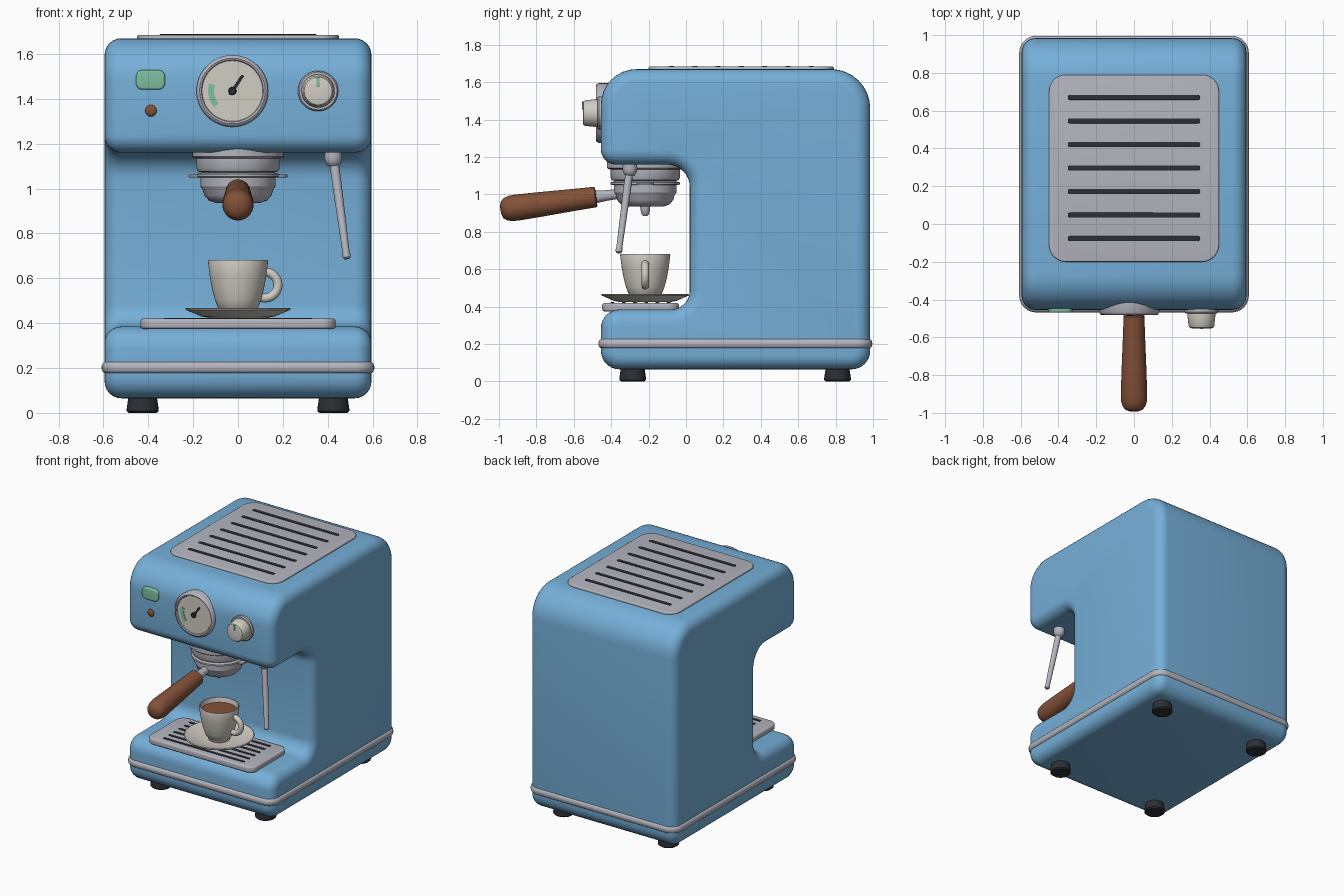
import bpy, bmesh
from math import sin, cos, pi, radians
from mathutils import Vector, Matrix

cube = bpy.data.objects.get("Cube")
if cube:
    bpy.data.objects.remove(cube)


def material(name, r, g, b):
    m = bpy.data.materials.new(name)
    m.use_nodes = True
    m.diffuse_color = (r, g, b, 1)
    node = next(n for n in m.node_tree.nodes if n.type == "BSDF_PRINCIPLED")
    node.inputs["Base Color"].default_value = (r, g, b, 1)
    node.inputs["Roughness"].default_value = 0.5
    return m


BLUE = material("sky blue enamel", 0.18, 0.43, 0.69)
STEEL = material("brushed steel", 0.46, 0.46, 0.52)
CREAM = material("cream", 0.64, 0.61, 0.55)
DARK = material("dark rubber", 0.026, 0.028, 0.036)
BROWN = material("brown wood", 0.23, 0.083, 0.04)
GREEN = material("mint green", 0.21, 0.52, 0.36)

FRONT = Matrix.Rotation(pi / 2, 4, "X")  # local z points out of the front


def at(x, y, z, rot=Matrix()):
    return Matrix.Translation((x, y, z)) @ rot


def loft(name, rings, mat, matrix=Matrix()):
    """Skin a list of equal-length rings and cap both ends."""
    bm = bmesh.new()
    rows = [[bm.verts.new(matrix @ Vector(p)) for p in ring] for ring in rings]
    for low, high in zip(rows, rows[1:]):
        for i in range(len(low)):
            bm.faces.new((low[i - 1], low[i], high[i], high[i - 1]))
    bm.faces.new(rows[0])
    bm.faces.new(rows[-1])
    bmesh.ops.recalc_face_normals(bm, faces=bm.faces)
    mesh = bpy.data.meshes.new(name)
    bm.to_mesh(mesh)
    bm.free()
    mesh.materials.append(mat)
    mesh.shade_smooth()
    mesh.set_sharp_from_angle(angle=radians(35))
    ob = bpy.data.objects.new(name, mesh)
    bpy.context.collection.objects.link(ob)
    return ob


def rounded_loop(corners, inset=0, steps=8):
    """Round every corner (x, y, radius) of a counter-clockwise right-angled outline."""
    out = []
    for i, (x, y, r) in enumerate(corners):
        p = Vector((x, y))
        a = (p - Vector(corners[i - 1][:2])).normalized()
        b = (Vector(corners[(i + 1) % len(corners)][:2]) - p).normalized()
        turn = 1 if a.cross(b) > 0 else -1
        na, nb = Vector((-a.y, a.x)), Vector((-b.y, b.x))
        rad = r - turn * inset
        centre = p + (inset + turn * rad) * (na + nb)
        for k in range(steps + 1):
            t = pi / 2 * k / steps
            out.append(centre - turn * rad * (na * cos(t) + nb * sin(t)))
    return out


def soft_extrude(name, corners, low, high, bevel, mat, matrix=Matrix(), steps=6):
    """Extrude a rounded outline along local z with rounded rims."""
    arc = [pi / 2 * k / steps for k in range(steps + 1)]
    levels = [(bevel * (1 - sin(t)), low + bevel * (1 - cos(t))) for t in arc]
    levels += [(i, low + high - z) for i, z in reversed(levels)]
    rings = [[(*p, z) for p in rounded_loop(corners, i)] for i, z in levels]
    return loft(name, rings, mat, matrix)


def slab(name, w, d, low, high, r, bevel, mat, matrix):
    x, y = w / 2, d / 2
    corners = [(-x, -y, r), (x, -y, r), (x, y, r), (-x, y, r)]
    return soft_extrude(name, corners, low, high, bevel, mat, matrix, 4)


def lathe(name, profile, mat, matrix, sides=48):
    """Spin (radius, height) pairs around local z."""
    turn = [2 * pi * k / sides for k in range(sides)]
    rings = [[(r * cos(t), r * sin(t), h) for t in turn] for r, h in profile]
    return loft(name, rings, mat, matrix)


def along(start, end):
    start, end = Vector(start), Vector(end)
    spin = (end - start).to_track_quat("Z", "Y").to_matrix().to_4x4()
    return Matrix.Translation(start) @ spin


# Body: C-shaped side outline extruded across the width
OUTLINE = [(-0.455, 0.065, 0.1), (0.985, 0.065, 0.1), (0.985, 1.67, 0.21),
           (-0.455, 1.67, 0.19), (-0.455, 1.16, 0.08), (0.02, 1.16, 0.12),
           (0.02, 0.385, 0.1), (-0.455, 0.385, 0.1)]
SIDEWAYS = Matrix(((0, 0, 1, 0), (1, 0, 0, 0), (0, 1, 0, 0), (0, 0, 0, 1)))
soft_extrude("body", OUTLINE, -0.595, 0.595, 0.075, BLUE, SIDEWAYS)
slab("trim_band", 1.216, 1.464, 0.175, 0.23, 0.09, 0.024, STEEL, at(0, 0.264, 0))

# Feet
for side, x in (("right", -0.425), ("left", 0.425)):
    for end, y in (("front", -0.285), ("back", 0.81)):
        lathe(f"{end}_{side}_foot",
              [(0.062, 0), (0.071, 0.008), (0.071, 0.02), (0.062, 0.08)],
              DARK, at(x, y, 0), 32)

# Cup warmer on top and drip tray, each with dark slots
slab("cup_warmer", 0.9, 0.99, 1.66, 1.684, 0.09, 0.008, STEEL, at(0, 0.295, 0))
for i in range(7):
    slab(f"warmer_slot_{i + 1}", 0.7, 0.026, 1.68, 1.688, 0.0125, 0.002, DARK,
         at(0, -0.077 + i * 0.1245, 0))
slab("drip_tray", 0.87, 0.41, 0.375, 0.42, 0.06, 0.012, STEEL, at(0, -0.243, 0))
for i in range(6):
    slab(f"tray_slot_{i + 1}", 0.66, 0.02, 0.416, 0.424, 0.0095, 0.002, DARK,
         at(0, -0.393 + i * 0.06, 0))

# Pressure gauge
GX, GZ, FACE = -0.025, 1.435, -0.455
lathe("gauge_bezel", [(0.15, -0.06), (0.16, -0.05), (0.16, 0.012), (0.154, 0.023),
                      (0.146, 0.027), (0.138, 0.024), (0.134, 0.016), (0.01, 0.016)],
      STEEL, at(GX, FACE, GZ, FRONT), 64)
lathe("gauge_face", [(0.135, 0.01), (0.135, 0.019), (0.01, 0.019)],
      CREAM, at(GX, FACE, GZ, FRONT), 64)
sweep = [radians(162 + 5 * k) for k in range(13)]
band = [(0.108 * cos(a), 0.108 * sin(a)) for a in sweep]
band += [(0.082 * cos(a), 0.082 * sin(a)) for a in reversed(sweep)]
loft("gauge_zone", [[(*p, z) for p in band] for z in (0.018, 0.022)],
     GREEN, at(GX, FACE, GZ, FRONT))
NEEDLE = FRONT @ Matrix.Rotation(radians(56), 4, "Z")
slab("gauge_needle", 0.105, 0.013, 0.02, 0.026, 0.005, 0.001, DARK,
     at(GX, FACE, GZ, NEEDLE) @ at(0.032, 0, 0))
lathe("needle_hub", [(0.018, 0.018), (0.018, 0.028), (0.014, 0.031)],
      DARK, at(GX, FACE, GZ, FRONT), 24)

# Control knob
KNOB = at(0.357, FACE, GZ, FRONT)
lathe("knob_ring", [(0.09, -0.03), (0.09, 0.01), (0.084, 0.018), (0.07, 0.018)],
      STEEL, KNOB)
lathe("knob", [(0.074, 0.01), (0.074, 0.03), (0.068, 0.085), (0.062, 0.094),
               (0.052, 0.097), (0.01, 0.097)], CREAM, KNOB)
slab("knob_mark", 0.014, 0.042, 0.094, 0.102, 0.006, 0.002, GREEN,
     KNOB @ at(0, 0.04, 0))

# Power button and pilot lamp
slab("power_button", 0.13, 0.088, -0.03, 0.014, 0.03, 0.01, GREEN,
     at(-0.39, FACE, 1.485, FRONT))
lathe("pilot_lamp", [(0.026, -0.02), (0.026, 0.004), (0.02, 0.011), (0.01, 0.014)],
      BROWN, at(-0.388, FACE, 1.347, FRONT), 24)

# Brew group, filter holder and spout
CY = -0.218
lathe("brew_group", [(0.205, 1.18), (0.205, 1.142), (0.198, 1.136), (0.186, 1.134),
                     (0.186, 1.09), (0.178, 1.076), (0.15, 1.07)],
      STEEL, at(0, CY, 0))
lathe("filter_holder", [(0.15, 1.075), (0.186, 1.064), (0.186, 1.053), (0.168, 1.05),
                        (0.167, 1.01), (0.158, 0.998), (0.15, 0.97), (0.13, 0.947),
                        (0.1, 0.936), (0.01, 0.935)], STEEL, at(0, CY, 0))
slab("locking_lugs", 0.44, 0.09, 1.05, 1.062, 0.03, 0.003, STEEL, at(0, CY, 0))
lathe("spout", [(0.028, 0.95), (0.026, 0.92), (0.02, 0.895), (0.012, 0.886)],
      STEEL, at(0, CY, 0), 24)

# Filter holder handle
ARM, TIP = (0, -0.48, 0.987), (0, -1.0, 0.917)
lathe("handle_arm", [(0.026, -0.14), (0.028, -0.06), (0.034, 0.01)],
      STEEL, along(ARM, TIP), 24)
lathe("wooden_handle", [(0.048, 0), (0.055, 0.006), (0.058, 0.1), (0.066, 0.3),
                        (0.07, 0.43), (0.068, 0.465), (0.06, 0.49), (0.045, 0.508),
                        (0.025, 0.515), (0.005, 0.517)], BROWN, along(ARM, TIP), 32)

# Steam wand
lathe("wand_collar", [(0.036, 1.18), (0.04, 1.14), (0.037, 1.12), (0.026, 1.102),
                      (0.01, 1.095)], STEEL, at(0.425, -0.3, 0), 24)
lathe("steam_wand", [(0.02, 0), (0.021, 0.1), (0.016, 0.43), (0.018, 0.44),
                     (0.017, 0.455), (0.01, 0.462)],
      STEEL, along((0.425, -0.3, 1.14), (0.485, -0.36, 0.69)), 24)

# Saucer, cup and coffee
lathe("saucer", [(0.01, 0.424), (0.13, 0.424), (0.165, 0.43), (0.232, 0.459),
                 (0.235, 0.465), (0.23, 0.468), (0.16, 0.445), (0.11, 0.438),
                 (0.01, 0.438)], CREAM, at(0, CY, 0), 64)
lathe("cup", [(0.07, 0.436), (0.075, 0.455), (0.09, 0.47), (0.103, 0.505),
              (0.115, 0.55), (0.126, 0.61), (0.134, 0.675), (0.132, 0.682),
              (0.126, 0.682), (0.122, 0.66), (0.112, 0.6), (0.09, 0.52),
              (0.01, 0.49)], CREAM, at(0, CY, 0), 64)
lathe("coffee", [(0.112, 0.64), (0.119, 0.648), (0.01, 0.649)], BROWN, at(0, CY, 0))

# Cup handle: a circle swept around an arc
rings = []
for k in range(21):
    a = radians(-105 + 10 * k)
    rings.append([((0.058 + 0.02 * cos(b)) * cos(a), 0.02 * sin(b),
                   (0.058 + 0.02 * cos(b)) * sin(a))
                  for b in (2 * pi * j / 16 for j in range(16))])
loft("cup_handle", rings, CREAM, at(0.12, CY, 0.57))
